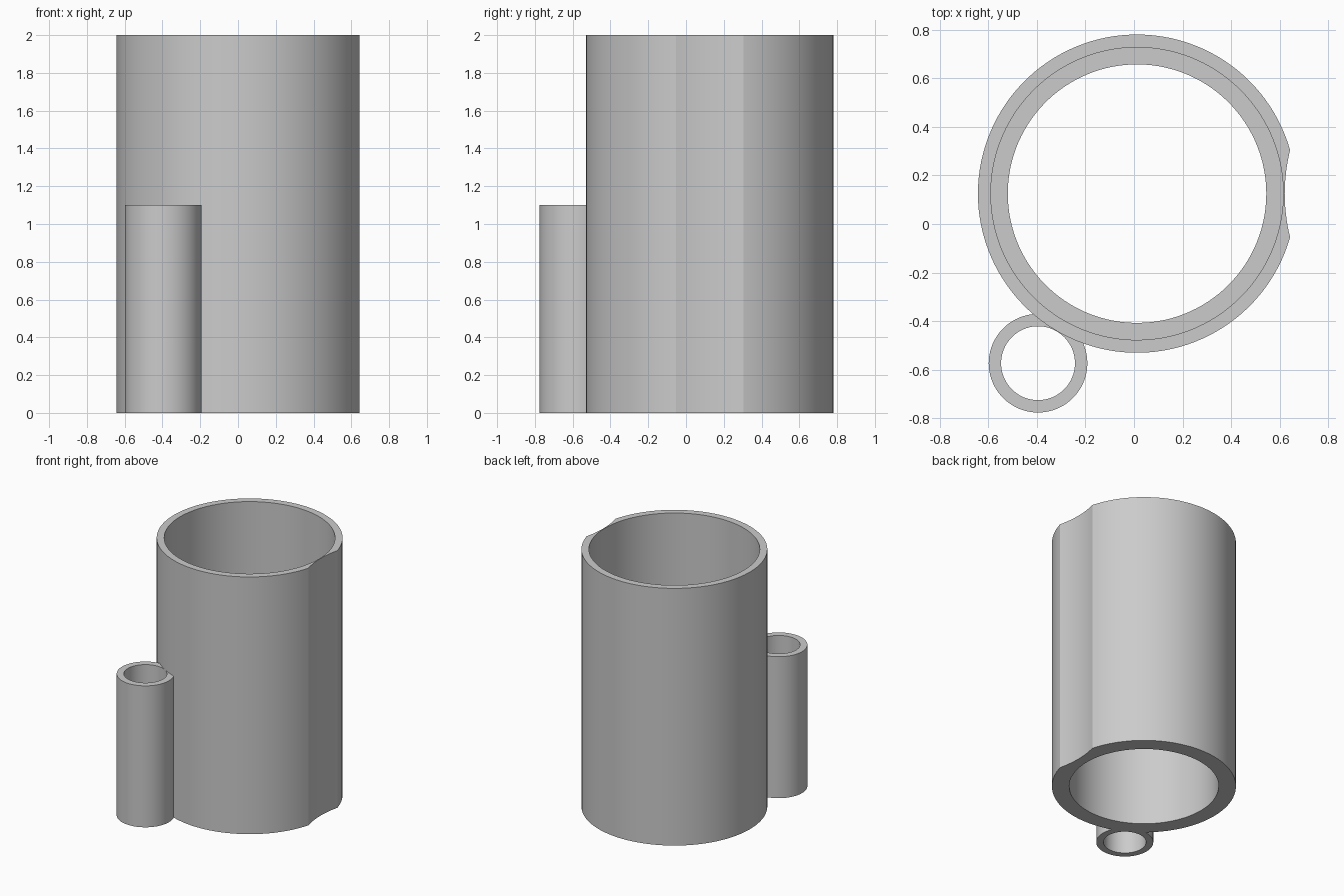
import bpy, bmesh, math

cube = bpy.data.objects.get("Cube")
if cube:
    bpy.data.objects.remove(cube, do_unlink=True)

grey = bpy.data.materials.new("light_grey")
grey.use_nodes = True
colour = (0.6, 0.6, 0.6, 1)
grey.diffuse_color = colour
grey.node_tree.nodes["Principled BSDF"].inputs["Base Color"].default_value = colour

OUTER = 0.655          # outer radius of the large holder
CORNER = 0.63          # distance of the groove corners along x
SAG = 0.022            # groove depth behind its corners
half = math.sqrt(OUTER ** 2 - CORNER ** 2)
GROOVE = (half ** 2 + SAG ** 2) / (2 * SAG)
CENTRE = CORNER - SAG + GROOVE
corner_angle = math.atan2(half, CORNER)


def grooved(radius, a):
    """Outer radius, pulled in to a concave arc on the +x side."""
    if radius < OUTER or abs(a) >= corner_angle:
        return radius
    return CENTRE * math.cos(a) - math.sqrt(GROOVE ** 2 - (CENTRE * math.sin(a)) ** 2)


def tube(name, x, y, section, angles, radius_rule=lambda r, a: r):
    """Sweep a closed (radius, height) section around a vertical axis."""
    bm = bmesh.new()
    rings = []
    for a in angles:
        ring = []
        for r, z in section:
            rr = radius_rule(r, a)
            ring.append(bm.verts.new((x + rr * math.cos(a), y + rr * math.sin(a), z)))
        rings.append(ring)
    for i, ring in enumerate(rings):
        following = rings[(i + 1) % len(rings)]
        for j in range(len(section)):
            k = (j + 1) % len(section)
            bm.faces.new((ring[j], following[j], following[k], ring[k]))
    bmesh.ops.recalc_face_normals(bm, faces=bm.faces)
    mesh = bpy.data.meshes.new(name)
    bm.to_mesh(mesh)
    bm.free()
    mesh.materials.append(grey)
    obj = bpy.data.objects.new(name, mesh)
    bpy.context.collection.objects.link(obj)
    bpy.ops.object.select_all(action="DESELECT")
    obj.select_set(True)
    bpy.context.view_layer.objects.active = obj
    bpy.ops.object.shade_smooth_by_angle(angle=math.radians(12))
    return obj


def spread(start, end, count):
    return [start + (end - start) * i / count for i in range(count)]


# Large holder: stepped bore and a shallow full-height groove
holder_angles = (spread(-corner_angle, corner_angle, 16)
                 + spread(corner_angle, 2 * math.pi - corner_angle, 112))
holder_section = [(OUTER, 0), (OUTER, 2), (0.602, 2), (0.602, 1), (0.532, 1), (0.532, 0)]
tube("large_holder", 0.0125, 0.125, holder_section, holder_angles, grooved)

# Small side tube, merged into the holder wall
side_section = [(0.203, 0), (0.203, 1.1), (0.152, 1.1), (0.152, 0)]
tube("small_side_tube", -0.395, -0.573, side_section, spread(0, 2 * math.pi, 80))
